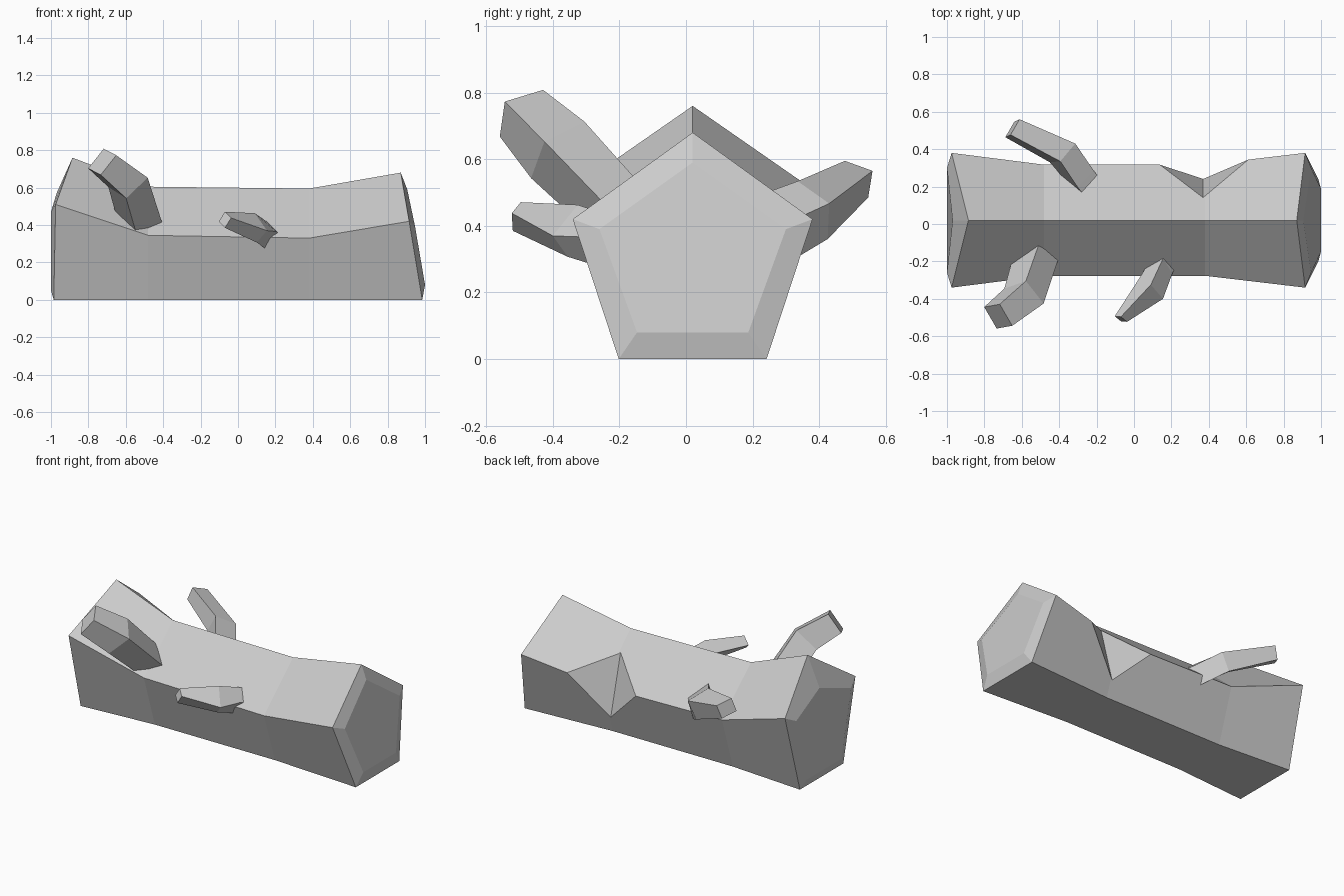
import bpy
import bmesh
from mathutils import Vector

cube = bpy.data.objects.get("Cube")
if cube:
    bpy.data.objects.remove(cube, do_unlink=True)

grey = bpy.data.materials.new("plain_grey")
grey.use_nodes = True
grey.diffuse_color = (0.6, 0.6, 0.6, 1)
grey.node_tree.nodes["Principled BSDF"].inputs["Base Color"].default_value = (0.6, 0.6, 0.6, 1)


def finish(name, bm):
    """Turn a bmesh into a flat shaded grey object."""
    bmesh.ops.recalc_face_normals(bm, faces=bm.faces[:])
    mesh = bpy.data.meshes.new(name)
    bm.to_mesh(mesh)
    bm.free()
    mesh.materials.append(grey)
    obj = bpy.data.objects.new(name, mesh)
    bpy.context.collection.objects.link(obj)
    return obj


def loft(name, rings):
    """Join successive rings of points with quads and cap both ends."""
    bm = bmesh.new()
    loops = [[bm.verts.new(p) for p in ring] for ring in rings]
    count = len(loops[0])
    for a, b in zip(loops, loops[1:]):
        for i in range(count):
            j = (i + 1) % count
            bm.faces.new((a[i], a[j], b[j], b[i]))
    bm.faces.new(loops[0])
    bm.faces.new(loops[-1])
    return finish(name, bm)


def pentagon(top, shoulder, base, mid=0.02):
    """Five-sided section: top is (x, z), the others (x, z, half width)."""
    (sx, sz, sw), (bx, bz, bw) = shoulder, base
    return [(top[0], mid, top[1]),
            (sx, mid + sw, sz), (bx, mid + bw, bz),
            (bx, mid - bw, bz), (sx, mid - sw, sz)]


def branch(name, *sections):
    """Four-sided limb; each section is a centre and two half diagonals."""
    rings = []
    for section in sections:
        c, up, side = (Vector(v) for v in section)
        rings.append([c + up, c + side, c - up, c - side])
    # Push the root into the trunk
    root = (Vector(sections[-1][0]) - Vector(sections[-2][0])) * 0.4
    rings.append([p + root for p in rings[-1]])
    return loft(name, rings)


# Trunk with waisted middle and bevelled ends
trunk = loft("log_trunk", [
    pentagon((-0.97, 0.57), (-1, 0.47, 0.28), (-1, 0.05, 0.18)),
    pentagon((-0.885, 0.76), (-0.975, 0.51, 0.36), (-0.985, 0, 0.222)),
    pentagon((-0.48, 0.605), (-0.48, 0.345, 0.297), (-0.48, 0, 0.185)),
    pentagon((0.38, 0.595), (0.38, 0.33, 0.297), (0.38, 0, 0.185)),
    pentagon((0.87, 0.68), (0.915, 0.42, 0.36), (0.985, 0, 0.222)),
    pentagon((0.905, 0.59), (0.947, 0.39, 0.28), (1, 0.08, 0.167)),
])

# Wedge notch chopped from the rear shoulder
high, low = Vector((0.37, 0.14, 0.49)), Vector((0.37, 0.24, 0.11))
ends = [Vector((0.13, 0.32, 0.34)), Vector((0.62, 0.35, 0.37))]
middle = (high + low) / 2
bm = bmesh.new()
for p in [high + (high - low) * 0.3, low + (low - high) * 0.3] + [
        e + (e - middle) * 0.4 for e in ends]:
    bm.verts.new(p)
bmesh.ops.convex_hull(bm, input=bm.verts[:])
cutter = finish("notch_cutter", bm)
cutter.hide_render = True
cutter.hide_set(True)
cutter.display_type = 'WIRE'
notch = trunk.modifiers.new("notch", 'BOOLEAN')
notch.operation = 'DIFFERENCE'
notch.solver = 'EXACT'
notch.object = cutter

# Apply the notch and drop the cutter
graph = bpy.context.evaluated_depsgraph_get()
trunk.data = bpy.data.meshes.new_from_object(trunk.evaluated_get(graph))
trunk.modifiers.clear()
bpy.data.objects.remove(cutter, do_unlink=True)

# Branch stubs, listed from tip to root
branch("large_front_branch",
       ((-0.726, -0.494, 0.738), (0.008, 0.065, 0.07), (0.075, -0.05, 0.035)),
       ((-0.588, -0.385, 0.628), (0.01, 0.08, 0.085), (0.105, -0.04, 0.025)),
       ((-0.528, -0.19, 0.43), (0.017, 0.075, 0.07), (0.12, -0.01, -0.01)))
branch("small_front_branch",
       ((-0.07, -0.508, 0.428), (0, 0.012, 0.043), (0.033, -0.015, 0.01)),
       ((0.095, -0.34, 0.385), (-0.005, 0.015, 0.078), (0.06, -0.06, -0.015)),
       ((0.145, -0.23, 0.35), (0.01, 0.045, 0.068), (0.06, -0.035, 0.015)))
branch("rear_branch",
       ((-0.65, 0.512, 0.54), (-0.01, -0.035, 0.055), (0.038, 0.048, 0.025)),
       ((-0.382, 0.38, 0.447), (-0.012, -0.045, 0.087), (0.068, 0.05, 0.02)),
       ((-0.283, 0.25, 0.385), (-0.02, -0.05, 0.1), (0.068, 0.035, 0.015)))
